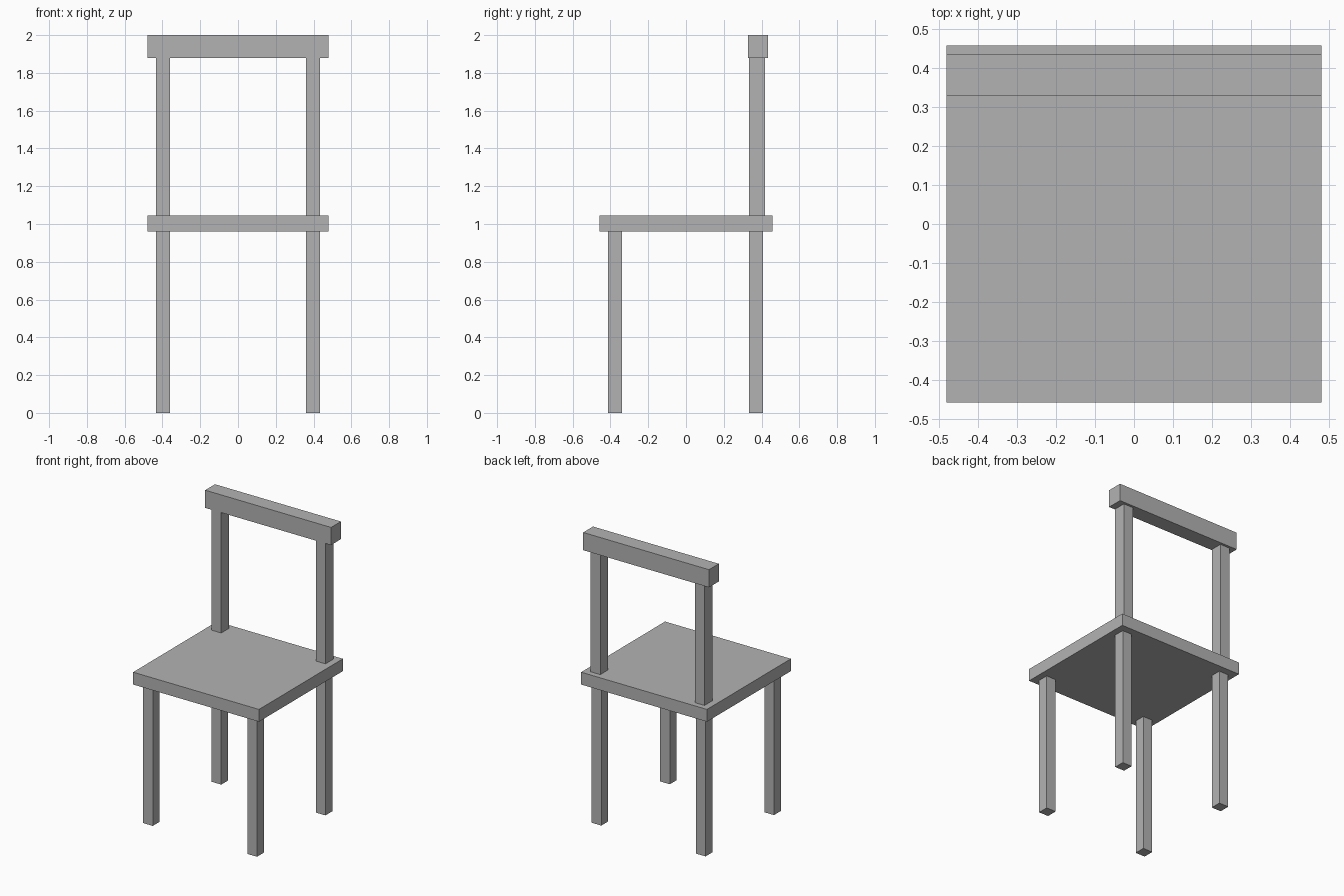
import bpy

if "Cube" in bpy.data.objects:
    bpy.data.objects.remove(bpy.data.objects["Cube"], do_unlink=True)

grey = bpy.data.materials.new("plain grey")
grey.use_nodes = True
colour = (0.45, 0.45, 0.45, 1)
grey.diffuse_color = colour
grey.node_tree.nodes["Principled BSDF"].inputs["Base Color"].default_value = colour


def box(name, x, y, z):
    """Add a flat-sided box spanning the given (low, high) ranges."""
    spans = (x, y, z)
    bpy.ops.mesh.primitive_cube_add(size=1, location=[(a + b) / 2 for a, b in spans])
    obj = bpy.context.object
    obj.name = name
    obj.scale = [b - a for a, b in spans]
    bpy.ops.object.transform_apply(location=False, rotation=False, scale=True)
    obj.data.materials.append(grey)
    return obj


# Seat and top rail
seat_bottom, seat_top = 0.96, 1.045
rail_bottom = 1.878
half_width = 0.48
box("seat", (-half_width, half_width), (-0.457, 0.457), (seat_bottom, seat_top))
box("top_rail", (-half_width, half_width), (0.328, 0.435), (rail_bottom, 2.0))

# Legs and back posts, one of each per side
inner, outer = 0.361, 0.434
for side, x in (("left", (inner, outer)), ("right", (-outer, -inner))):
    box(f"front_leg_{side}", x, (-0.413, -0.339), (0, seat_bottom))
    box(f"back_leg_{side}", x, (0.333, 0.407), (0, seat_bottom))
    box(f"back_post_{side}", x, (0.333, 0.418), (seat_top, rail_bottom))
